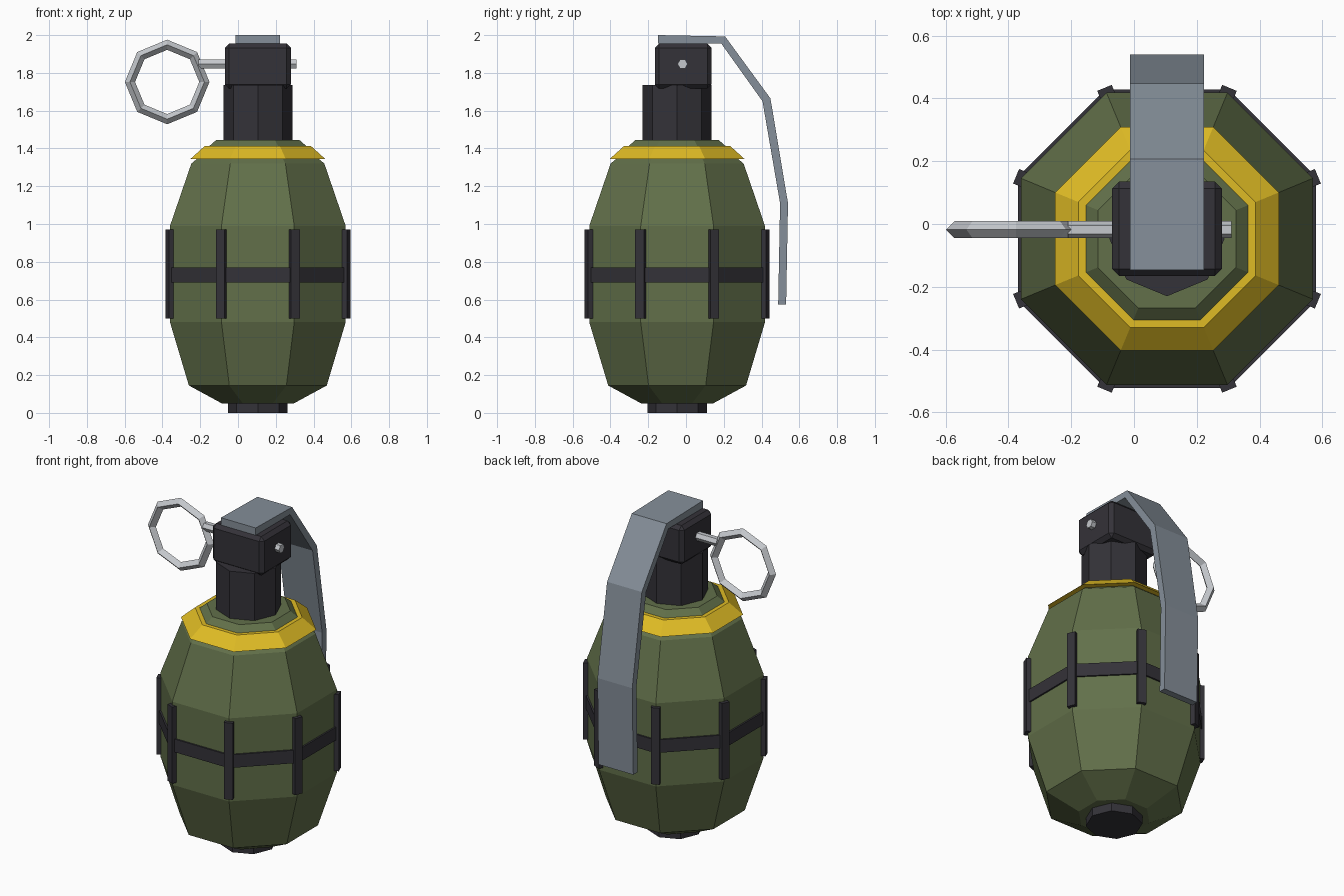
import bpy, bmesh, math
from mathutils import Matrix, Vector

if "Cube" in bpy.data.objects:
    bpy.data.objects.remove(bpy.data.objects["Cube"])

CX, CY = 0.105, -0.047          # body axis
C8 = math.cos(math.pi / 8)      # apothem / radius of an octagon


def material(name, rgb):
    m = bpy.data.materials.new(name)
    m.diffuse_color = (*rgb, 1)
    m.use_nodes = True
    m.node_tree.nodes["Principled BSDF"].inputs["Base Color"].default_value = m.diffuse_color
    return m


green = material("olive green", (0.122, 0.162, 0.068))
black = material("charcoal", (0.034, 0.032, 0.040))
yellow = material("warning yellow", (0.74, 0.50, 0.018))
steel = material("blue grey steel", (0.235, 0.275, 0.320))
silver = material("silver", (0.56, 0.58, 0.61))


def finish(name, bm, mat):
    bmesh.ops.recalc_face_normals(bm, faces=bm.faces)
    me = bpy.data.meshes.new(name)
    bm.to_mesh(me)
    bm.free()
    ob = bpy.data.objects.new(name, me)
    me.materials.append(mat)
    bpy.context.collection.objects.link(ob)
    return ob


def lathe(name, profile, mat, turn=math.pi / 8, closed=False):
    """Octagonal stack of (radius, z) rings, capped or closed into a ring."""
    bm = bmesh.new()
    rings = [[bm.verts.new((CX + r * math.cos(turn + k * math.pi / 4),
                            CY + r * math.sin(turn + k * math.pi / 4), z))
              for k in range(8)] for r, z in profile]
    pairs = list(zip(rings, rings[1:]))
    if closed:
        pairs.append((rings[-1], rings[0]))
    else:
        bm.faces.new(rings[0])
        bm.faces.new(rings[-1])
    for a, b in pairs:
        for k in range(8):
            j = (k + 1) % 8
            bm.faces.new((a[k], a[j], b[j], b[k]))
    return finish(name, bm, mat)


def flats(pts):
    """Convert half-widths across flats to corner radii."""
    return [(h / C8, z) for h, z in pts]


# Body shell, painted collar, neck and base plug
lathe("body", flats([(0.19, 0.05), (0.365, 0.145), (0.465, 0.48), (0.465, 0.99),
                     (0.352, 1.32), (0.262, 1.395), (0.26, 1.41), (0.22, 1.445)]), green)
lathe("yellow_collar", flats([(0.356, 1.345), (0.282, 1.412), (0.258, 1.412),
                              (0.25, 1.345)]), yellow, closed=True)
lathe("neck", [(0.183, 1.42), (0.183, 1.735)], black, turn=0)
lathe("base_plug", [(0.158, 0.0), (0.158, 0.08)], black, turn=0)

# Waist band and the eight corner ribs
lathe("waist_band", flats([(0.475, 0.69), (0.475, 0.77), (0.45, 0.77), (0.45, 0.69)]),
      black, closed=True)
bm = bmesh.new()
for k in range(8):
    mat = (Matrix.Translation((CX, CY, 0.735))
           @ Matrix.Rotation(math.pi / 8 + k * math.pi / 4, 4, 'Z')
           @ Matrix.Translation((0.495, 0, 0)) @ Matrix.Diagonal((0.05, 0.05, 0.47, 1)))
    bmesh.ops.create_cube(bm, size=1, matrix=mat)
finish("corner_ribs", bm, black)

# Fuse head: bevelled block
bm = bmesh.new()
bmesh.ops.create_cube(bm, size=1, matrix=Matrix.Translation((CX, -0.015, 1.836))
                      @ Matrix.Diagonal((0.35, 0.30, 0.238, 1)))
bmesh.ops.bevel(bm, geom=bm.edges[:], offset=0.022, segments=1, affect='EDGES')
finish("fuse_head", bm, black)

# Safety lever: bent strip extruded across x
outer = [(-0.147, 2.0), (0.207, 1.993), (0.447, 1.665), (0.54, 1.11), (0.53, 0.575)]
inner = [(0.488, 0.575), (0.498, 1.11), (0.405, 1.65), (0.187, 1.955), (-0.147, 1.955)]
bm = bmesh.new()
sides = [[bm.verts.new((x, y, z)) for y, z in outer + inner] for x in (-0.013, 0.223)]
for s in sides:
    for i in range(4):
        bm.faces.new((s[i], s[i + 1], s[8 - i], s[9 - i]))
for i in range(10):
    j = (i + 1) % 10
    bm.faces.new((sides[0][i], sides[0][j], sides[1][j], sides[1][i]))
finish("safety_lever", bm, steel)

# Pin: six-sided rod along x
bm = bmesh.new()
bmesh.ops.create_cone(bm, cap_ends=True, segments=6, radius1=0.027, radius2=0.027, depth=0.52,
                      matrix=Matrix.Translation((0.05, -0.018, 1.847))
                      @ Matrix.Rotation(math.pi / 2, 4, 'Y'))
finish("pin", bm, silver)

# Pull ring: eight-sided ring with a diamond section
bpy.ops.mesh.primitive_torus_add(major_segments=8, minor_segments=4, major_radius=0.197,
                                 minor_radius=0.027, location=(-0.375, -0.018, 1.752),
                                 rotation=(math.pi / 2, 0, 0))
ring = bpy.context.object
ring.name = "pull_ring"
ring.data.materials.append(silver)
